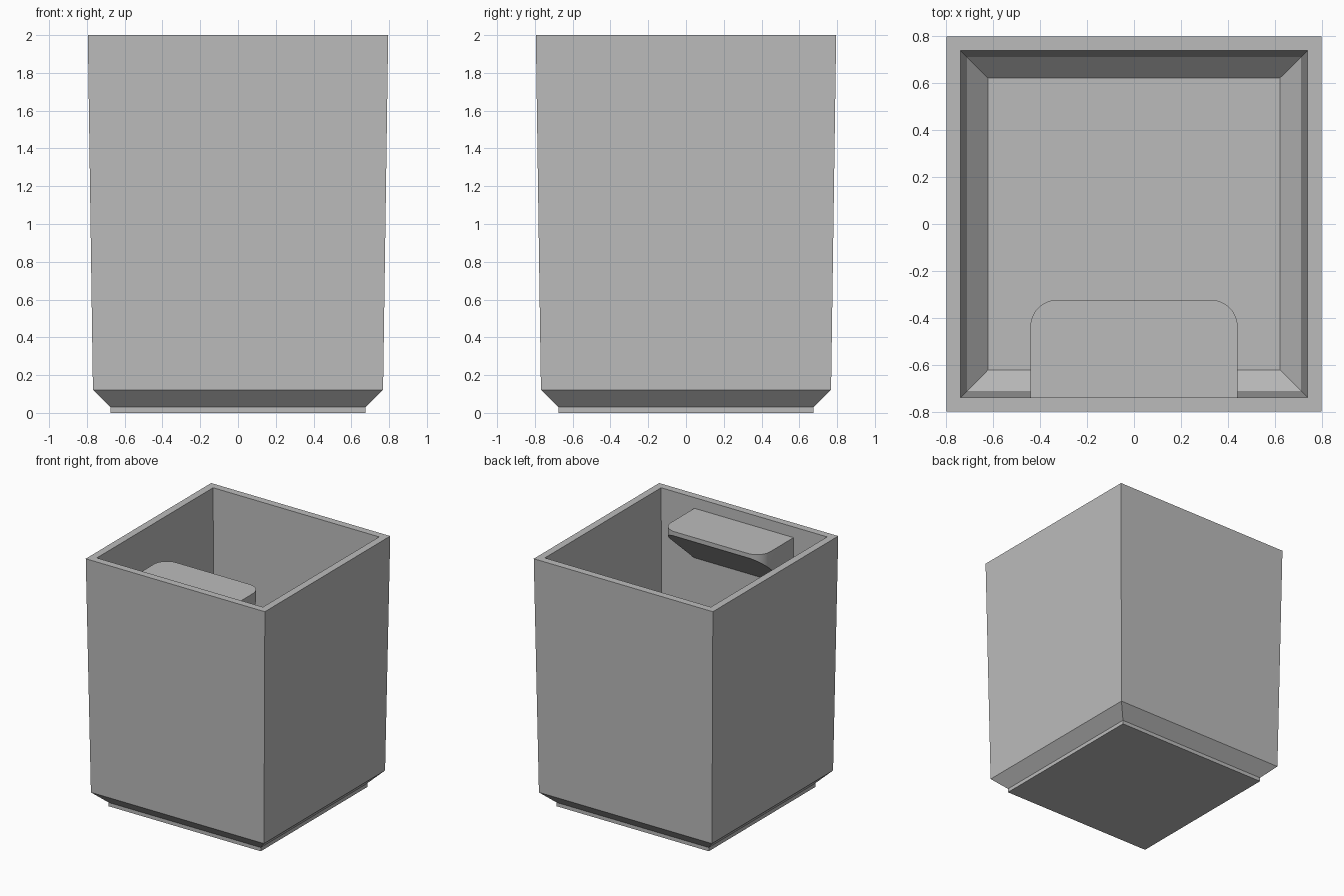
import bpy, bmesh
from math import cos, sin, pi

cube = bpy.data.objects.get("Cube")
if cube:
    bpy.data.objects.remove(cube, do_unlink=True)

grey = bpy.data.materials.new("plain grey")
grey.use_nodes = True
colour = (0.5, 0.5, 0.5, 1)
grey.diffuse_color = colour
grey.node_tree.nodes["Principled BSDF"].inputs["Base Color"].default_value = colour


def loft(name, rings):
    """Skin a stack of matching point rings and cap both ends."""
    bm = bmesh.new()
    loops = [[bm.verts.new(p) for p in ring] for ring in rings]
    for a, b in zip(loops, loops[1:]):
        for i in range(len(a)):
            j = (i + 1) % len(a)
            bm.faces.new((a[i], a[j], b[j], b[i]))
    bm.faces.new(loops[0][::-1])
    bm.faces.new(loops[-1])
    bmesh.ops.recalc_face_normals(bm, faces=bm.faces)
    mesh = bpy.data.meshes.new(name)
    bm.to_mesh(mesh)
    bm.free()
    mesh.materials.append(grey)
    obj = bpy.data.objects.new(name, mesh)
    bpy.context.collection.objects.link(obj)
    return obj


def square(half, z):
    return [(sx * half, sy * half, z) for sx, sy in ((-1, -1), (1, -1), (1, 1), (-1, 1))]


# Hollow tapered pot: outside from foot to rim, then inside down to the floor
profile = [(0.675, 0), (0.675, 0.03), (0.768, 0.122), (0.795, 2),
           (0.737, 2), (0.708, 0.148), (0.62, 0.06)]
loft("pot_body", [square(h, z) for h, z in profile])

# Inner shelf on the front wall: rounded free corners, sloping underside
half_width, wall_y, edge_y, radius = 0.44, -0.745, -0.322, 0.115
top_z, lip_z, slope = 1.915, 1.88, 0.88
steps = 12
outline = [(-half_width, wall_y), (half_width, wall_y)]
for side, start in ((1, 0), (-1, pi / 2)):
    for i in range(steps + 1):
        a = start + i * pi / 2 / steps
        outline.append((side * (half_width - radius) + radius * cos(a),
                        edge_y - radius + radius * sin(a)))

underside = [(x, y, lip_z - slope * (edge_y - y)) for x, y in outline]
topside = [(x, y, top_z) for x, y in outline]
shelf = loft("inner_shelf", [underside, topside])

bpy.ops.object.select_all(action="DESELECT")
shelf.select_set(True)
bpy.context.view_layer.objects.active = shelf
bpy.ops.object.shade_smooth_by_angle(angle=pi / 6)
